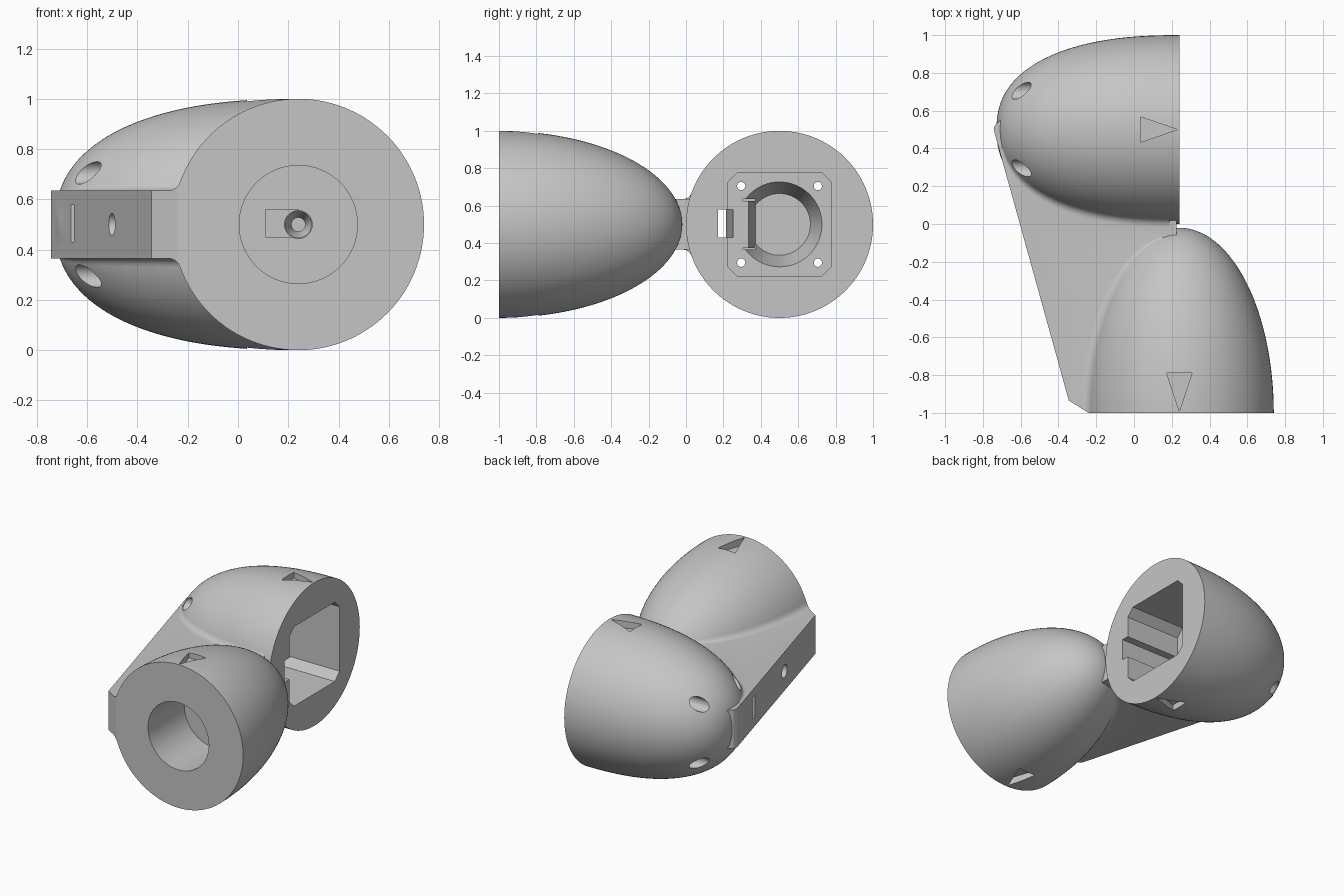
import bpy, bmesh, math
from mathutils import Matrix, Vector

cube = bpy.data.objects.get("Cube")
if cube:
    bpy.data.objects.remove(cube)

R = 0.5                           # dome radius
REAR_SHAPE = (0.968, 2.35)        # dome length and fullness
FRONT_SHAPE = (0.98, 2.0)
HALF, FILLET = 0.135, 0.05        # half thickness of the web, blend radius
X0, ZC = 0.24, 0.5

# Local frame of each housing: local z = axis towards the tip, local x = web side
REAR = Matrix(((0, 0, -1, X0), (-1, 0, 0, 0.5), (0, 1, 0, ZC), (0, 0, 0, 1)))
FRONT = Matrix(((-1, 0, 0, X0), (0, 0, 1, -1), (0, 1, 0, ZC), (0, 0, 0, 1)))

grey = bpy.data.materials.new("plain grey")
grey.use_nodes = True
grey.diffuse_color = (0.56, 0.56, 0.56, 1)
grey.node_tree.nodes["Principled BSDF"].inputs["Base Color"].default_value = (0.56, 0.56, 0.56, 1)


def finish(name, bm):
    bmesh.ops.recalc_face_normals(bm, faces=bm.faces)
    mesh = bpy.data.meshes.new(name)
    bm.to_mesh(mesh)
    bm.free()
    mesh.materials.append(grey)
    obj = bpy.data.objects.new(name, mesh)
    bpy.context.collection.objects.link(obj)
    return obj


def loft(name, rings, matrix=Matrix()):
    """Solid skin through closed rings of equal point count."""
    bm = bmesh.new()
    loops = [[bm.verts.new(matrix @ Vector(p)) for p in ring] for ring in rings]
    n = len(loops[0])
    for a, b in zip(loops, loops[1:]):
        for i in range(n):
            j = (i + 1) % n
            bm.faces.new((a[i], a[j], b[j], b[i]))
    bm.faces.new(loops[0])
    bm.faces.new(loops[-1])
    return finish(name, bm)


def prism(name, outline, z0, z1, matrix=Matrix()):
    return loft(name, [[(x, y, z) for x, y in outline] for z in (z0, z1)], matrix)


def box(name, x, y, z):
    return prism(name, [(x[0], y[0]), (x[1], y[0]), (x[1], y[1]), (x[0], y[1])], *z)


def circle(r, z, n=64, cx=0, cy=0):
    return [(cx + r * math.cos(2 * math.pi * i / n),
             cy + r * math.sin(2 * math.pi * i / n), z) for i in range(n)]


def bore(name, r0, r1, z0, z1, matrix, cx=0, cy=0, n=64):
    return loft(name, [circle(r0, z0, n, cx, cy), circle(r1, z1, n, cx, cy)], matrix)


def dome_point(t, shape):
    """Radius and distance along the dome, t running from rim to tip."""
    length, power = shape
    a = t * math.pi / 2
    return R * math.cos(a) ** (2 / power), length * math.sin(a) ** (2 / power)


def dome(name, matrix, shape):
    rings = [circle(*dome_point(i / 48, shape), 112) for i in range(48)]
    rings.append(circle(0.004, shape[0], 112))
    return loft(name, rings, matrix)


def blend(name, matrix, shape, first):
    """Concave strip that rounds the corner between a dome and the web."""
    rings = []
    for i in range(first, 48):
        r, z = dome_point(i / 48, shape)
        if r < HALF + 0.012:
            break
        h = HALF + FILLET
        u = math.sqrt((r + FILLET) ** 2 - h ** 2)
        sweep = math.atan2(h, u) - math.pi / 2
        arc = []
        for k in range(7):
            a = -math.pi / 2 + sweep * k / 6
            arc.append((u + FILLET * math.cos(a), h + FILLET * math.sin(a)))
        rings.append([(x, y, z) for x, y in arc] + [(x, -y, z) for x, y in reversed(arc)])
    return loft(name, rings, matrix)


def combine(target, other, operation):
    mod = target.modifiers.new(other.name, "BOOLEAN")
    mod.operation, mod.solver, mod.object = operation, "EXACT", other
    bpy.context.view_layer.objects.active = target
    bpy.ops.object.modifier_apply(modifier=mod.name)
    bpy.data.objects.remove(other)


# Two domed housings, the web between them and the rounded blends
body = dome("joint_housing", REAR, REAR_SHAPE)
corner_a, corner_b = (-0.345, -0.935), (-0.24, -1)
web = prism("web", [(-0.743, 0.5), corner_a, corner_b, (-0.2, -0.99), (0.2, -0.99),
                    (0.225, -0.1), (0.225, 0.1), (0.2, 0.6), (-0.65, 0.6), (-0.735, 0.525)],
            ZC - HALF, ZC + HALF)
for part in (dome("front_dome", FRONT, FRONT_SHAPE), web,
             blend("rear_blend", REAR, REAR_SHAPE, 1),
             blend("front_blend", FRONT, FRONT_SHAPE, 0)):
    combine(body, part, "UNION")

# Bevelled front corner of the web
cuts = [prism("corner_trim", [corner_a, corner_b, (-0.24, -1.1), (-0.5, -1.1),
                              (-0.5, -0.84)], 0.2, 0.8)]

# Rear housing: chamfered square pocket
s, c = 0.277, 0.225
square = [(s, c), (c, s), (-c, s), (-s, c), (-s, -c), (-c, -s), (c, -s), (s, -c)]
cuts.append(prism("pocket", square, -0.1, 0.42, REAR))

# Tapered seat with a sloping key on its web side, flanked by narrow slits
seat = bore("seat", 0.23, 0.165, 0.41, 0.62, REAR)
key = prism("key", [(-0.1, 0.2), (-0.1, 0.335), (-0.18, 0.335), (-0.4, 0.375),
                    (-0.5, 0.375), (-0.5, 0.2)], ZC - HALF, ZC + HALF)
combine(seat, key, "DIFFERENCE")
cuts.append(seat)
for z in (ZC - HALF, ZC + HALF - 0.01):
    cuts.append(box("slit", (-0.38, -0.1), (0.305, 0.37), (z, z + 0.01)))

# Cable slot that narrows towards the slanted side of the web
cuts.append(prism("cable_slot", [(0.4, 0.17), (0.4, 0.27), (0, 0.27), (-0.52, 0.215),
                                 (-0.9, 0.215), (-0.9, 0.17)], 0.43, 0.58))

# Four screw holes with counterbores on the outside of the rear dome
for sx in (-1, 1):
    for sy in (-1, 1):
        x, y = 0.205 * sx, 0.205 * sy
        cuts.append(bore("screw_hole", 0.022, 0.022, 0.3, 1.1, REAR, x, y, 24))
        cuts.append(bore("counterbore", 0.045, 0.045, 0.68, 1.1, REAR, x, y, 32))

# Front housing: round pocket, shallow recess, countersunk centre hole, side hole
cuts.append(bore("round_pocket", 0.235, 0.235, -0.1, 0.4, FRONT))
cuts.append(box("recess", (0.11, 0.24), (-0.7, -0.56), (0.45, 0.56)))
cuts.append(bore("countersink", 0.055, 0.055, 0.3, 0.46, FRONT))
cuts.append(bore("centre_cone", 0.055, 0.027, 0.455, 0.52, FRONT))
cuts.append(bore("centre_pilot", 0.027, 0.027, 0.5, 0.75, FRONT))
cuts.append(bore("side_hole", 0.045, 0.045, 0.34, 1.1, REAR, 0.87, 0, 32))

# Alignment arrows above and below each housing
for z0, z1 in ((0.95, 1.1), (-0.1, 0.05)):
    cuts.append(prism("rear_arrow", [(0.23, 0.5), (0.035, 0.567), (0.035, 0.433)], z0, z1))
    cuts.append(prism("front_arrow", [(X0, -0.99), (0.307, -0.79), (0.173, -0.79)], z0, z1))

for cutter in cuts:
    combine(body, cutter, "DIFFERENCE")

# Smooth curved skin with crisp rims
bpy.ops.object.select_all(action="DESELECT")
body.select_set(True)
bpy.context.view_layer.objects.active = body
bpy.ops.object.shade_smooth_by_angle(angle=math.radians(25))
